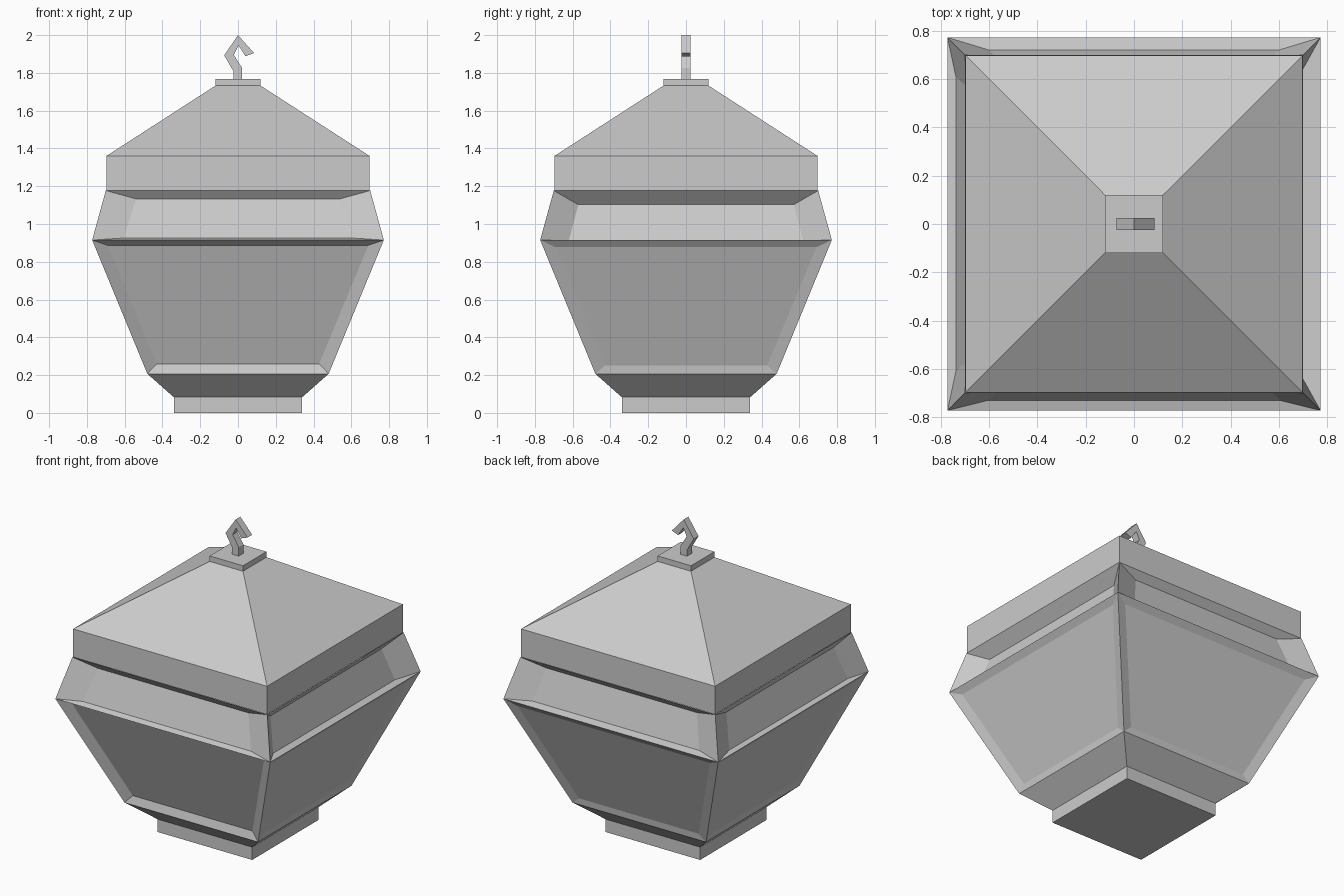
import bpy, bmesh
from mathutils import Matrix, Vector
from math import pi

if "Cube" in bpy.data.objects:
    bpy.data.objects.remove(bpy.data.objects["Cube"])


def make_object(name, bm):
    bmesh.ops.remove_doubles(bm, verts=bm.verts, dist=0.0005)
    mesh = bpy.data.meshes.new(name)
    bm.to_mesh(mesh)
    bm.free()
    obj = bpy.data.objects.new(name, mesh)
    bpy.context.collection.objects.link(obj)
    return obj


def add_quad(bm, points):
    bm.faces.new([bm.verts.new(p) for p in points])


def side_points(k, lower, upper):
    """Outward quad on side k (front, right, back, left); rows are (half width, distance, z)."""
    turn = Matrix.Rotation(k * pi / 2, 3, 'Z')
    (a, d, z), (b, e, y) = lower, upper
    return [turn @ Vector(p) for p in ((-a, -d, z), (a, -d, z), (b, -e, y), (-b, -e, y))]


def square_loft(name, rows, bottom=False, top=False):
    """Square shell through rows of (half width, z)."""
    bm = bmesh.new()
    for (a, z), (b, y) in zip(rows, rows[1:]):
        for k in range(4):
            add_quad(bm, side_points(k, (a, a, z), (b, b, y)))
    for (h, z), use, sign in ((rows[0], bottom, -1), (rows[-1], top, 1)):
        if use:
            add_quad(bm, [(-h, -h * sign, z), (h, -h * sign, z), (h, h * sign, z), (-h, h * sign, z)])
    return make_object(name, bm)


def panel_band(name, lower, upper, panels):
    """Tapered square band whose four sides slope in to a sunken panel."""
    bm = bmesh.new()
    (a, z), (b, y) = lower, upper
    for k, (low, high) in enumerate(panels):
        outer = side_points(k, (a, a, z), (b, b, y))
        inner = side_points(k, low, high)
        add_quad(bm, inner)
        for i in range(4):
            j = (i + 1) % 4
            add_quad(bm, [outer[i], outer[j], inner[j], inner[i]])
    return make_object(name, bm)


# Base block and flared underside
square_loft("base", [(0.34, 0), (0.34, 0.083), (0.48, 0.207)], bottom=True)

# Tall lower body with four panels: front, right, back, left
shallow = ((0.43, 0.485, 0.25), (0.69, 0.741, 0.877))
panel_band("lower_body", (0.48, 0.207), (0.772, 0.915), [
    ((0.43, 0.466, 0.26), (0.69, 0.72, 0.887)),
    shallow, shallow, shallow])

# Short upper band with deeper panels
panel_band("upper_band", (0.772, 0.915), (0.70, 1.177), [
    ((0.605, 0.73, 0.926), (0.54, 0.665, 1.133)),
    ((0.625, 0.69, 0.895), (0.57, 0.632, 1.102)),
    ((0.60, 0.72, 0.926), (0.54, 0.66, 1.133)),
    ((0.61, 0.737, 0.922), (0.55, 0.675, 1.13))])

# Roof with its vertical rim
square_loft("roof", [(0.697, 1.177), (0.697, 1.36), (0.12, 1.732)])

# Cap plate
square_loft("cap", [(0.12, 1.732), (0.12, 1.768)], top=True)

# Hanging hook: flat outline extruded in depth
outline = [(-0.025, 1.765), (0.022, 1.765), (0.022, 1.825), (-0.022, 1.895), (0.003, 1.945),
           (0.04, 1.888), (0.085, 1.905), (0, 2.0), (-0.073, 1.893), (-0.025, 1.81)]
bm = bmesh.new()
face = bm.faces.new([bm.verts.new((x, -0.024, z)) for x, z in outline])
ext = bmesh.ops.extrude_face_region(bm, geom=[face])
bmesh.ops.translate(bm, vec=(0, 0.048, 0),
                    verts=[g for g in ext["geom"] if isinstance(g, bmesh.types.BMVert)])
if len(bm.faces) == len(outline) + 1:
    bm.faces.new([bm.verts.new((x, -0.024, z)) for x, z in outline])
bmesh.ops.remove_doubles(bm, verts=bm.verts, dist=0.0005)
bmesh.ops.recalc_face_normals(bm, faces=bm.faces)
make_object("hook", bm)
